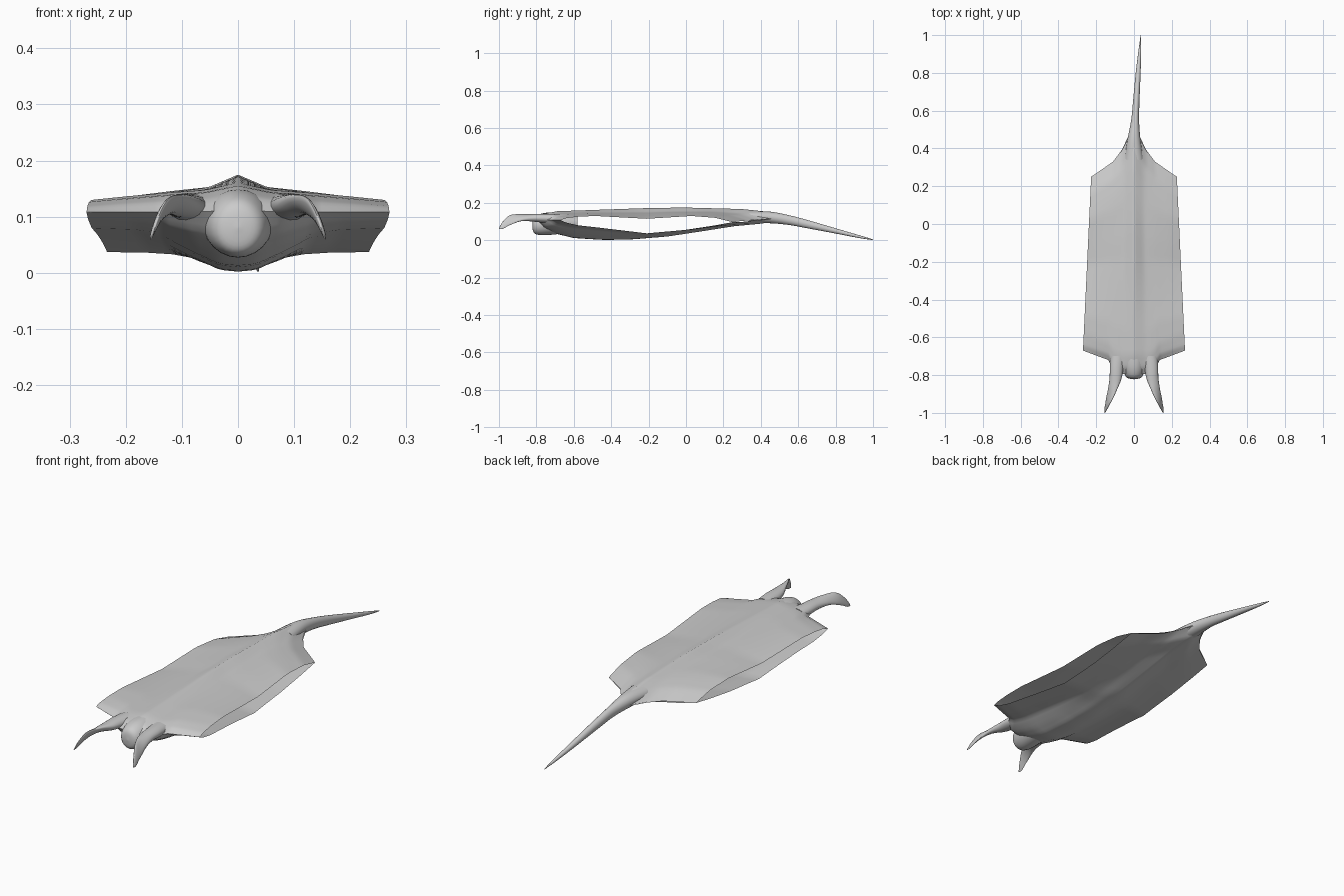
import bpy, bmesh, math

if "Cube" in bpy.data.objects:
    bpy.data.objects.remove(bpy.data.objects["Cube"])

skin = bpy.data.materials.new("grey skin")
skin.diffuse_color = (0.6, 0.6, 0.6, 1)
skin.use_nodes = True
skin.node_tree.nodes["Principled BSDF"].inputs["Base Color"].default_value = skin.diffuse_color


def lerp_table(table, x):
    """Piecewise linear lookup in a list of (x, value)."""
    if x <= table[0][0]:
        return table[0][1]
    for (x0, v0), (x1, v1) in zip(table, table[1:]):
        if x <= x1:
            return v0 + (v1 - v0) * (x - x0) / (x1 - x0)
    return table[-1][1]


def finish(name, bm, angle=60, flip=False):
    bmesh.ops.remove_doubles(bm, verts=bm.verts, dist=1e-5)
    bmesh.ops.recalc_face_normals(bm, faces=bm.faces)
    if flip and max(bm.faces, key=lambda f: f.calc_center_median().z).normal.z < 0:
        bmesh.ops.reverse_faces(bm, faces=bm.faces)
    mesh = bpy.data.meshes.new(name)
    bm.to_mesh(mesh)
    bm.free()
    mesh.materials.append(skin)
    ob = bpy.data.objects.new(name, mesh)
    bpy.context.collection.objects.link(ob)
    bpy.context.view_layer.objects.active = ob
    ob.select_set(True)
    bpy.ops.object.shade_smooth_by_angle(angle=math.radians(angle))
    ob.select_set(False)
    return ob


def catmull(rows, steps=5):
    """Smooth a list of equal-length tuples."""
    out = []
    for i in range(len(rows) - 1):
        p = [rows[max(i - 1, 0)], rows[i], rows[i + 1], rows[min(i + 2, len(rows) - 1)]]
        for k in range(steps):
            t = k / steps
            out.append([0.5 * (2 * b + (c - a) * t + (2 * a - 5 * b + 4 * c - d) * t * t
                               + (3 * b - a - 3 * c + d) * t ** 3) for a, b, c, d in zip(*p)])
    return out + [list(rows[-1])]


def tube(name, sections, side=1, n=16):
    """Loft ellipses (x, y, z, rx, rz, roll in degrees) along y."""
    bm = bmesh.new()
    rings = []
    for x, y, z, rx, rz, roll in catmull(sections):
        r, ring = math.radians(roll), []
        for i in range(n):
            a = math.tau * i / n
            u, w = max(rx, 0.001) * math.cos(a), max(rz, 0.001) * math.sin(a)
            ring.append(bm.verts.new((side * (x + u * math.cos(r) - w * math.sin(r)), y,
                                      z + u * math.sin(r) + w * math.cos(r))))
        rings.append(ring)
    for a, b in zip(rings, rings[1:]):
        for i in range(n):
            bm.faces.new((a[i], a[(i + 1) % n], b[(i + 1) % n], b[i]))
    bm.faces.new(rings[0])
    bm.faces.new(rings[-1])
    return finish(name, bm)


# Body: upper and lower skins, joined at nose and tail edges, open at both sides
FRONT = [(0, -.80), (.3, -.79), (.42, -.76), (.5, -.72), (.6, -.71), (1, -.67)]
BACK = [(0, .52), (.1, .48), (.18, .445), (.3, .39), (.5, .33), (1, .25)]
TOP_MID = [(0, .11), (.03, .14), (.08, .155), (.23, .162), (.45, .172), (.6, .175),
           (.83, .167), (.92, .155), (1, .12)]
TOP_RIM = [(0, .108), (.03, .118), (.1, .126), (.2, .13), (.5, .115), (.76, .13),
           (.9, .12), (1, .097)]
LOW_MID = [(0, .11), (.03, .06), (.08, .035), (.15, .012), (.27, .002), (.38, .004),
           (.53, .02), (.68, .05), (.8, .075), (.92, .09), (1, .12)]
LOW_RIM = [(0, .108), (.03, .095), (.1, .08), (.2, .07), (.5, .037), (.72, .055),
           (.88, .077), (1, .097)]
TOP_FALL = [(0, 0), (.22, .42), (.48, .58), (.75, .78), (1, 1)]
LOW_FALL = [(0, 0), (.13, .05), (.3, .38), (.5, .8), (.7, .95), (1, 1)]

bm = bmesh.new()
COLS, ROWS = 40, 48
for mid, rim, fall, tuck in ((TOP_MID, TOP_RIM, TOP_FALL, 0), (LOW_MID, LOW_RIM, LOW_FALL, .06)):
    grid = []
    for c in range(COLS + 1):
        u = 2 * c / COLS - 1
        a = abs(u)
        y0, y1, f = lerp_table(FRONT, a), lerp_table(BACK, a), lerp_table(fall, a)
        col = []
        for r in range(ROWS + 1):
            s = 0.5 - 0.5 * math.cos(math.pi * r / ROWS)
            y = y0 + (y1 - y0) * s
            width = (.27 - (y + .67) * .047) * (1 - tuck * math.sin(math.pi * s))
            z = lerp_table(mid, s) * (1 - f) + lerp_table(rim, s) * f
            col.append(bm.verts.new((u * width, y, z)))
        grid.append(col)
    for a, b in zip(grid, grid[1:]):
        for r in range(ROWS):
            bm.faces.new((a[r], b[r], b[r + 1], a[r + 1]))
finish("body_shell", bm, 80, True)

# Tail: long spike bending slightly to one side
tube("tail", [(0, .34, .124, .05, .032, 0), (0, .45, .122, .034, .031, 0),
              (.006, .55, .108, .021, .026, 0), (.012, .65, .086, .017, .022, 0),
              (.022, .8, .05, .013, .014, 0), (.031, .92, .021, .007, .008, 0),
              (.036, 1, .003, .001, .002, 0)])

# Head: rounded snout hanging below the front edge
tube("head", [(0, -.822, .08, .002, .002, 0), (0, -.815, .08, .035, .038, 0),
              (0, -.79, .083, .052, .054, 0), (0, -.74, .088, .062, .06, 0),
              (0, -.66, .092, .06, .056, 0), (0, -.58, .09, .04, .04, 0)], n=24)

# Horn fins: curled blades either side of the head
for side, label in ((1, "left"), (-1, "right")):
    tube(label + "_horn_fin", [(.085, -.70, .115, .04, .026, 0), (.092, -.76, .118, .036, .024, 0),
                               (.098, -.82, .12, .032, .02, -8), (.115, -.88, .121, .028, .012, -35),
                               (.135, -.94, .108, .03, .007, -62), (.149, -.98, .08, .02, .004, -70),
                               (.154, -1, .062, .002, .001, -70)], side)
